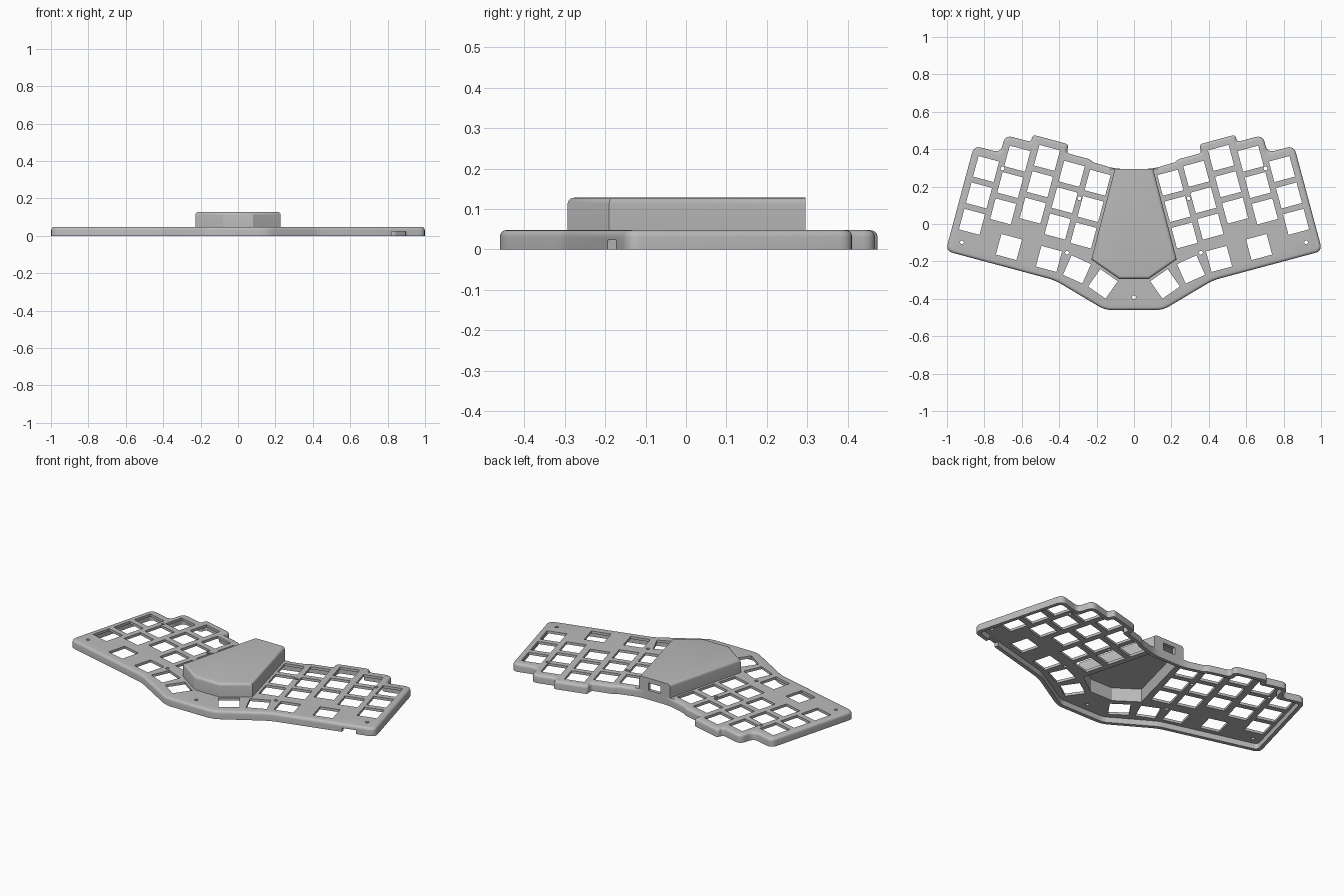
import bpy, bmesh, math
from mathutils import Vector, Matrix

cube = bpy.data.objects.get("Cube")
if cube:
    bpy.data.objects.remove(cube)

grey = bpy.data.materials.new("plain_grey")
grey.use_nodes = True
colour = (0.5, 0.5, 0.5, 1)
grey.diffuse_color = colour
grey.node_tree.nodes["Principled BSDF"].inputs["Base Color"].default_value = colour

TILT = math.radians(15)
HEIGHT, FLOOR, HUB_TOP = 0.048, 0.033, 0.128


def tilted(u, v):
    """Point in the frame of the left key block, which is turned outward."""
    c, s = math.cos(TILT), math.sin(TILT)
    return Vector((u * c - v * s, u * s + v * c))


def mirrored(half):
    """Close a right-to-left symmetric polygon from its +x half."""
    return half + [Vector((-p.x, p.y)) for p in reversed(half)]


def inset(points, amounts):
    """Move each edge of a clockwise polygon inward and rejoin the corners."""
    n, lines, result = len(points), [], []
    for i in range(n):
        d = (points[(i + 1) % n] - points[i]).normalized()
        lines.append((points[i] + Vector((d.y, -d.x)) * amounts[i], d))
    for i in range(n):
        (p, d), (q, e) = lines[i - 1], lines[i]
        cross = d.x * e.y - d.y * e.x
        t = ((q - p).x * e.y - (q - p).y * e.x) / cross
        result.append(p + d * t)
    return result


def rounded(points, radius, steps=5):
    """Replace corners with short curves."""
    if radius <= 0:
        return points
    out, n = [], len(points)
    for i, p in enumerate(points):
        a, b = points[i - 1] - p, points[(i + 1) % n] - p
        cut = min(radius, 0.45 * a.length, 0.45 * b.length)
        start, end = p + a.normalized() * cut, p + b.normalized() * cut
        for k in range(steps + 1):
            t = k / steps
            out.append(start * (1 - t) ** 2 + p * 2 * t * (1 - t) + end * t * t)
    return out


def finish(bm, name):
    bmesh.ops.recalc_face_normals(bm, faces=bm.faces)
    mesh = bpy.data.meshes.new(name)
    bm.to_mesh(mesh)
    bm.free()
    mesh.materials.append(grey)
    obj = bpy.data.objects.new(name, mesh)
    bpy.context.collection.objects.link(obj)
    return obj


def loft(name, layers):
    """Skin a stack of (height, ring) outlines."""
    bm = bmesh.new()
    rings = [[bm.verts.new((p.x, p.y, z)) for p in ring] for z, ring in layers]
    for low, high in zip(rings, rings[1:]):
        for i in range(len(low)):
            bm.faces.new((low[i - 1], low[i], high[i], high[i - 1]))
    bm.faces.new(rings[0])
    bm.faces.new(rings[-1])
    return finish(bm, name)


def round_top(points, top, fillet, radius, open_edge, bottom=0):
    """Layers for a prism with a filleted top rim; open_edge stays upright."""
    layers = [(bottom, rounded(points, radius))]
    for k in range(5):
        a = math.pi / 2 * k / 4
        d = fillet * (1 - math.cos(a))
        amounts = [0 if i == open_edge else d for i in range(len(points))]
        ring = rounded(inset(points, amounts), radius - d if radius else 0)
        layers.append((top - fillet + fillet * math.sin(a), ring))
    return layers


def box(bm, centre, size, turn=0):
    m = Matrix.Translation(centre) @ Matrix.Rotation(turn, 4, 'Z')
    bmesh.ops.create_cube(bm, size=1, matrix=m @ Matrix.Diagonal((*size, 1)))


def cut(obj, cutter):
    mod = obj.modifiers.new("cut", 'BOOLEAN')
    mod.operation, mod.solver, mod.object = 'DIFFERENCE', 'EXACT', cutter
    bpy.context.view_layer.objects.active = obj
    bpy.ops.object.modifier_apply(modifier=mod.name)


# Case outline: stepped back edge, straight sides, angled front
steps = [(.296, .262), (.318, .273), (.447, .273), (.447, .321), (.646, .321),
         (.646, .281), (.788, .281), (.788, .183), (.935, .183), (.935, -.4), (.33, -.4)]
half = [Vector((.1, .295))] + [tilted(*s) for s in steps] + [Vector((.155, -.46))]
outline = mirrored(half)
last = len(outline) - 1
case = loft("case_plate", round_top(outline, HEIGHT, .016, .04, last))

# Raised centre hub
hub_outline = mirrored([Vector(p) for p in ((.102, .295), (.228, -.19), (.08, -.293))])
hub = loft("controller_hub",
           round_top(hub_outline, HUB_TOP, .016, 0, len(hub_outline) - 1, FLOOR))

# Hollow underside of the case and of the hub
hollow_ring = rounded(inset(outline, [.022] * len(outline)), .025)
hollow = loft("hollow_cutter", [(-.02, hollow_ring), (FLOOR, hollow_ring)])
pocket_ring = inset(hub_outline, [.02] * len(hub_outline))
pocket = loft("pocket_cutter", [(-.03, pocket_ring), (HUB_TOP - .016, pocket_ring)])

# Key openings: five staggered columns of three, then a fanned thumb row
keys = []
for u, v in ((.84, .079), (.693, .176), (.541, .221), (.391, .173), (.245, .163)):
    for row in range(3):
        keys.append((tilted(u, v - row * .146), TILT))
keys += [(tilted(.614, -.292), TILT), (tilted(.391, -.298), TILT),
         (Vector((.305, -.243)), math.radians(24)),
         (Vector((.166, -.32)), math.radians(35))]
bm = bmesh.new()
for p, turn in keys:
    for side in (1, -1):
        box(bm, (side * p.x, p.y, .04), (.114, .114, .1), side * turn)
key_cutter = finish(bm, "key_cutter")

# Screw holes
bm = bmesh.new()
for x, y in ((.703, .297), (.292, .137), (.358, -.153), (.92, -.098), (0, -.392)):
    for side in ((1, -1) if x else (1,)):
        bmesh.ops.create_cone(bm, cap_ends=True, segments=16, radius1=.01, radius2=.01,
                              depth=.1, matrix=Matrix.Translation((side * x, y, .04)))
screw_cutter = finish(bm, "screw_cutter")

# Cable port in the hub back and small notch in the front rim
bm = bmesh.new()
box(bm, (0, .295, .078), (.08, .08, .044))
port_cutter = finish(bm, "port_cutter")
bm = bmesh.new()
box(bm, (.86, -.186, 0), (.08, .07, .046), TILT)
notch_cutter = finish(bm, "notch_cutter")

for cutter in (hollow, key_cutter, screw_cutter, notch_cutter, pocket):
    cut(case, cutter)
for cutter in (pocket, port_cutter):
    cut(hub, cutter)
for cutter in (hollow, key_cutter, screw_cutter, notch_cutter, pocket, port_cutter):
    bpy.data.objects.remove(cutter)

# Smooth the rounded rims, keep the rest crisp
bpy.ops.object.select_all(action='DESELECT')
for obj in (case, hub):
    obj.select_set(True)
bpy.context.view_layer.objects.active = case
bpy.ops.object.shade_smooth_by_angle(angle=math.radians(30))
